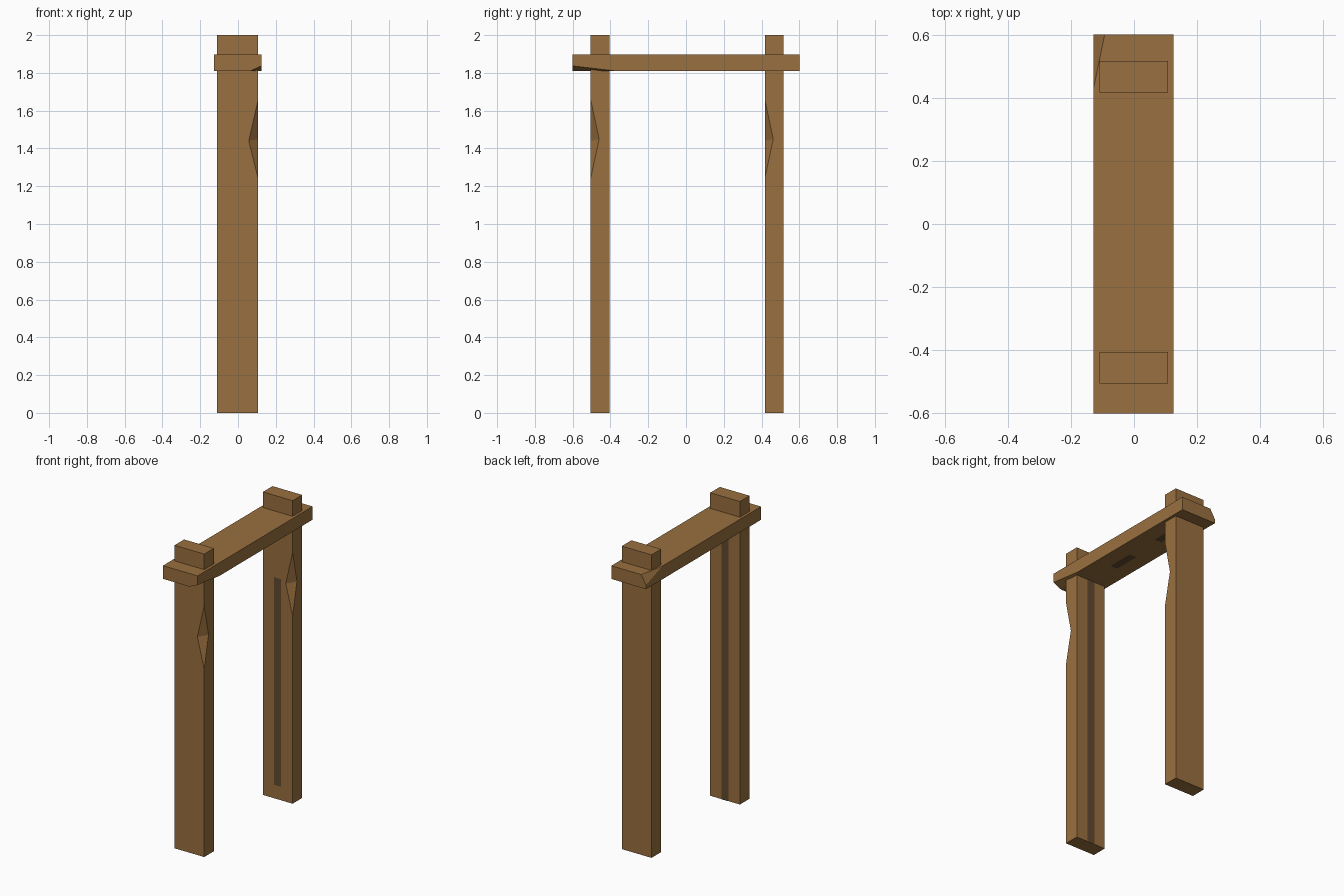
import bpy, bmesh
from mathutils import Vector

if "Cube" in bpy.data.objects:
    bpy.data.objects.remove(bpy.data.objects["Cube"])


def material(name, color):
    m = bpy.data.materials.new(name)
    m.diffuse_color = (*color, 1)
    m.use_nodes = True
    m.node_tree.nodes["Principled BSDF"].inputs["Base Color"].default_value = m.diffuse_color
    return m


WOOD = material("wood", (0.32, 0.16, 0.05))
DARK = material("dark_inlay", (0.12, 0.065, 0.027))


def add_object(name, mesh, mat):
    obj = bpy.data.objects.new(name, mesh)
    mesh.materials.append(mat)
    bpy.context.collection.objects.link(obj)
    return obj


def mesh_from(name, verts, faces, mat):
    me = bpy.data.meshes.new(name)
    me.from_pydata(verts, [], faces)
    me.update()
    return add_object(name, me, mat)


def post(name, y0):
    """Square-cut plank with a chip hewn out of its front right edge."""
    x0, x1, y1, h = -0.11, 0.107, y0 + 0.1, 2.0
    verts = [(x0, y0, 0), (x1, y0, 0), (x1, y1, 0), (x0, y1, 0),
             (x0, y0, h), (x1, y0, h), (x1, y1, h), (x0, y1, h),
             (x1, y0, 1.24), (x1, y0, 1.66),            # ends of the chip
             (x1 - 0.05, y0, 1.44), (x1, y0 + 0.045, 1.45)]
    faces = [(3, 2, 1, 0), (4, 5, 6, 7), (2, 3, 7, 6), (3, 0, 4, 7),
             (0, 1, 8, 10, 9, 5, 4), (1, 2, 6, 5, 9, 11, 8),
             (8, 11, 10), (10, 11, 9)]
    return mesh_from(name, verts, faces, WOOD)


def chip_corner(bm, a, b, c, corner):
    """Slice off the box corner beyond the plane through a, b and c."""
    a, b, c, corner = map(Vector, (a, b, c, corner))
    n = (b - a).cross(c - a).normalized()
    if n.dot(corner - a) < 0:
        n = -n
    bmesh.ops.bisect_plane(bm, geom=bm.verts[:] + bm.edges[:] + bm.faces[:],
                           plane_co=a, plane_no=n, clear_outer=True)
    bmesh.ops.holes_fill(bm, edges=[e for e in bm.edges if e.is_boundary])


# Uprights
post("front_post", -0.505)
post("back_post", 0.417)

# Lintel with two chipped corners
X0, X1, Y, Z0, Z1 = -0.128, 0.125, 0.6, 1.81, 1.897
bm = bmesh.new()
bmesh.ops.create_cube(bm, size=1)
for v in bm.verts:
    v.co = (X1 if v.co.x > 0 else X0, Y if v.co.y > 0 else -Y,
            Z1 if v.co.z > 0 else Z0)
chip_corner(bm, (0.065, -Y, Z0), (X1, -Y, 1.837), (X1, -0.37, Z0), (X1, -Y, Z0))
chip_corner(bm, (-0.093, Y, Z1), (X0, Y, 1.837), (X0, 0.43, Z1), (X0, Y, Z1))
bmesh.ops.recalc_face_normals(bm, faces=bm.faces[:])
mesh = bpy.data.meshes.new("lintel")
bm.to_mesh(mesh)
bm.free()
add_object("lintel", mesh, WOOD)

# Thin dark inlay strips on the inner faces of the posts
W0, W1, GAP = -0.028, 0.024, 0.002
for name, y, z0, z1, flip in (("front_post_inlay", -0.405 + GAP, 0.0, 1.81, True),
                              ("back_post_inlay", 0.417 - GAP, 0.09, 1.46, False)):
    quad = [(W0, y, z0), (W1, y, z0), (W1, y, z1), (W0, y, z1)]
    mesh_from(name, quad, [(3, 2, 1, 0) if flip else (0, 1, 2, 3)], DARK)

# Short dark inlays under the lintel
for i, (y0, y1) in enumerate(((-0.19, -0.01), (0.22, 0.40))):
    z = Z0 - GAP
    quad = [(W0, y0, z), (W1, y0, z), (W1, y1, z), (W0, y1, z)]
    mesh_from(f"lintel_inlay_{i + 1}", quad, [(3, 2, 1, 0)], DARK)
